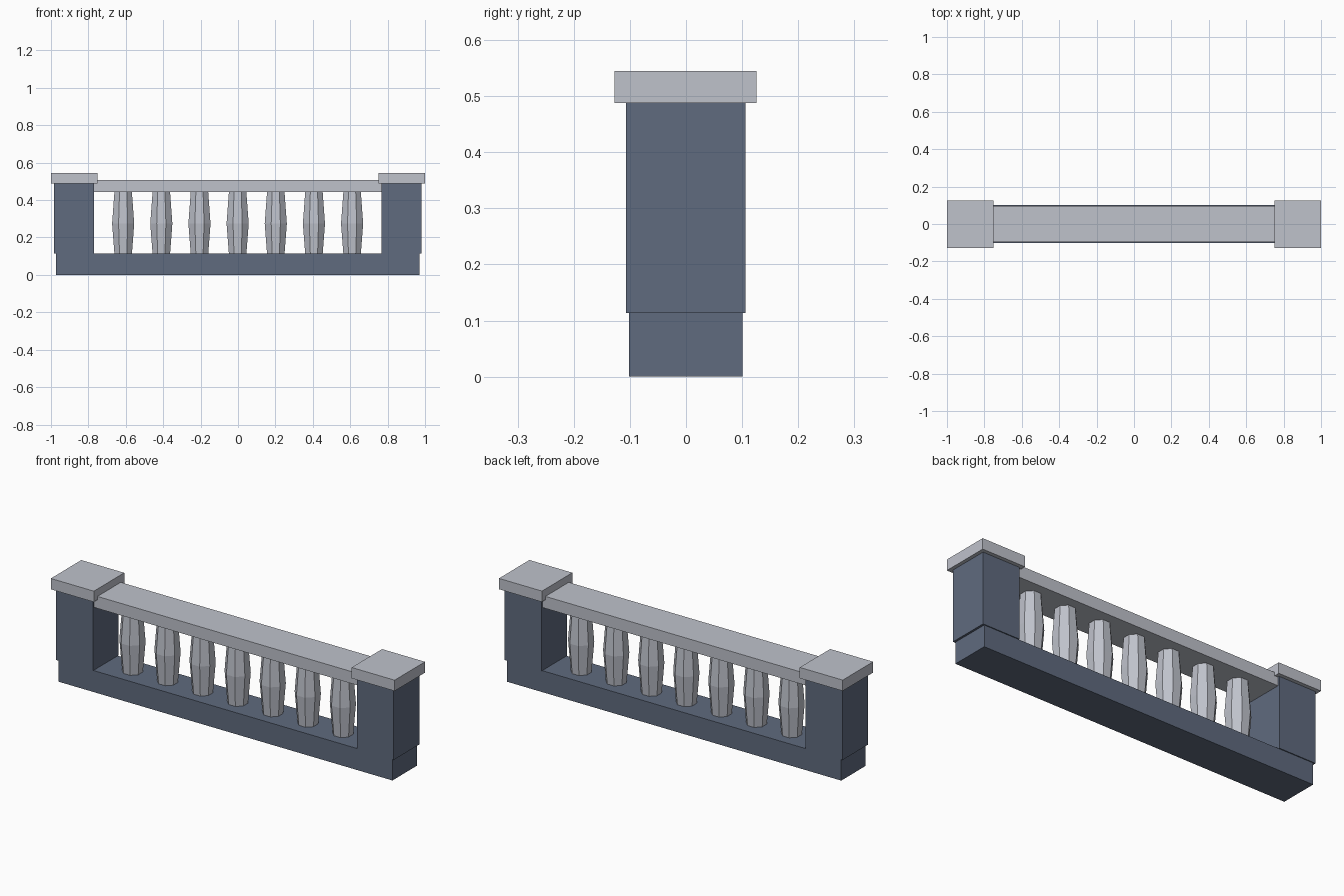
import bpy
import bmesh
import math
from mathutils import Matrix

cube = bpy.data.objects.get("Cube")
if cube:
    bpy.data.objects.remove(cube, do_unlink=True)


def make_material(name, color):
    mat = bpy.data.materials.new(name)
    mat.use_nodes = True
    mat.diffuse_color = color
    mat.node_tree.nodes["Principled BSDF"].inputs["Base Color"].default_value = color
    return mat


pale_stone = make_material("pale stone", (0.52, 0.54, 0.60, 1))
slate_blue = make_material("slate blue", (0.115, 0.145, 0.21, 1))


def add_object(name, bm, mat):
    mesh = bpy.data.meshes.new(name)
    bmesh.ops.recalc_face_normals(bm, faces=bm.faces)
    bm.to_mesh(mesh)
    bm.free()
    mesh.materials.append(mat)
    obj = bpy.data.objects.new(name, mesh)
    bpy.context.collection.objects.link(obj)
    return obj


def box(name, x, y, z, mat):
    """Box from (min, max) ranges."""
    bm = bmesh.new()
    bmesh.ops.create_cube(bm, size=1)
    for v in bm.verts:
        for axis, (low, high) in enumerate((x, y, z)):
            v.co[axis] = low if v.co[axis] < 0 else high
    return add_object(name, bm, mat)


def baluster(name, x, mat, sides=8):
    """Faceted barrel: two tapered halves meeting at the belly."""
    bm = bmesh.new()
    rings = []
    for z, radius in ((0.105, 0.050), (0.274, 0.064), (0.45, 0.050)):
        ring = bmesh.ops.create_circle(
            bm, segments=sides, radius=radius,
            matrix=Matrix.Translation((x, 0, z)) @ Matrix.Rotation(math.pi / sides, 4, "Z"))
        rings.append(ring["verts"])
    for low, high in zip(rings, rings[1:]):
        for i in range(sides):
            j = (i + 1) % sides
            bm.faces.new((low[i], low[j], high[j], high[i]))
    bm.faces.new(rings[0])
    bm.faces.new(rings[-1])
    return add_object(name, bm, mat)


# Plinth and handrail
MID = -0.002
box("base", (MID - 0.972, MID + 0.972), (-0.102, 0.101), (0, 0.113), slate_blue)
box("handrail", (MID - 0.80, MID + 0.80), (-0.097, 0.097), (0.443, 0.506), pale_stone)

# End posts with overhanging caps
for side, label in ((1, "left"), (-1, "right")):
    box(label + "_post", sorted((MID + side * 0.768, MID + side * 0.983)),
        (-0.107, 0.106), (0.113, 0.488), slate_blue)
    box(label + "_cap", sorted((side * 0.75, side * 1.0)),
        (-0.127, 0.126), (0.488, 0.545), pale_stone)

# Row of balusters
for i in range(7):
    baluster(f"baluster_{i + 1}", MID + (i - 3) * 0.204, pale_stone)
